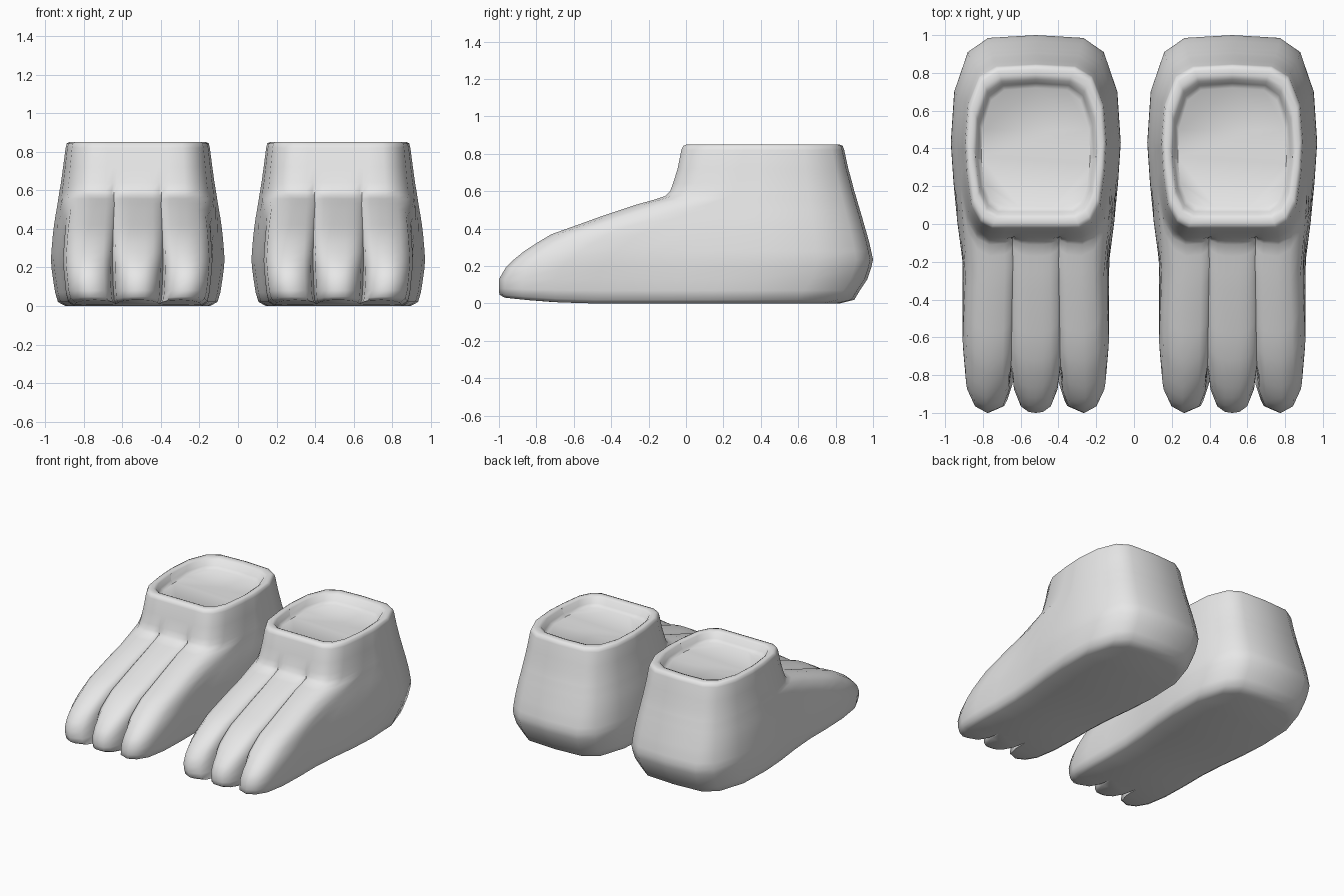
import bpy, bmesh, math

skin = bpy.data.materials.new("plain_grey")
skin.diffuse_color = (0.8, 0.8, 0.8, 1)


def interp(table, x):
    if x <= table[0][0]:
        return table[0][1]
    for (x0, y0), (x1, y1) in zip(table, table[1:]):
        if x <= x1:
            return y0 + (y1 - y0) * (x - x0) / (x1 - x0)
    return table[-1][1]


# Horizontal rings: height, front y, back y, half width
RINGS = [
    (0.0, -0.97, 0.82, 0.385), (0.02, -0.998, 0.90, 0.42), (0.07, -1.0, 0.93, 0.433),
    (0.13, -1.0, 0.97, 0.44), (0.19, -0.965, 0.99, 0.447), (0.235, -0.92, 1.0, 0.45),
    (0.28, -0.865, 0.99, 0.448), (0.325, -0.795, 0.98, 0.444), (0.37, -0.72, 0.968, 0.44),
    (0.42, -0.58, 0.953, 0.434), (0.46, -0.47, 0.942, 0.428), (0.50, -0.35, 0.93, 0.421),
    (0.53, -0.26, 0.921, 0.416), (0.555, -0.17, 0.914, 0.412), (0.575, -0.11, 0.908, 0.409),
    (0.60, -0.085, 0.9, 0.405), (0.64, -0.07, 0.89, 0.398), (0.72, -0.045, 0.868, 0.387),
    (0.82, -0.025, 0.846, 0.374), (0.843, -0.015, 0.838, 0.368), (0.85, 0.005, 0.82, 0.355),
    # rim and shallow recess
    (0.85, 0.03, 0.79, 0.335), (0.84, 0.05, 0.765, 0.322),
    (0.80, 0.065, 0.745, 0.312), (0.78, 0.09, 0.72, 0.295),
]
# Three toe lobes across the front: width fraction, setback
TOES = [(0, 0), (0.1, 0.005), (0.21, 0.035), (0.305, 0.125), (0.338, 0.24),
        (0.37, 0.125), (0.46, 0.035), (0.68, 0), (0.85, 0.035), (0.96, 0.125), (1, 0.3)]
HEEL = [(1, 0.57), (0.96, 0.3), (0.8, 0.09), (0.56, 0.015), (0, 0)]
GROOVE = [(0.13, 1), (0.19, 0.88), (0.235, 0.66), (0.28, 0.5), (0.37, 0.4),
          (0.48, 0.33), (0.56, 0.22), (0.6, 0.08), (0.64, 0)]
TAPER = [(-0.2, 0.86), (-0.1, 0.89), (0.1, 0.95), (0.43, 1)]
SIDE_STEPS = 5


def ring_points(z, front, back, width):
    groove = interp(GROOVE, z)
    heel = interp([(0.25, 1), (0.85, 0.7)], z)
    half = [(u, front + d * (groove if u < 0.6 else 1)) for u, d in TOES]
    rear = [(u, back - d * heel) for u, d in HEEL]
    y0, y1 = half[-1][1], rear[0][1]
    half += [(1, y0 + (y1 - y0) * k / SIDE_STEPS) for k in range(1, SIDE_STEPS)]
    half += rear
    pts = []
    for u, y in half:
        # the sole lifts slightly under the toes
        lift = 0.035 * max(0, (-0.45 - y) / 0.55) ** 2 * max(0, 1 - z / 0.1)
        pts.append((u * width * interp(TAPER, y), y, z + lift))
    return pts + [(-x, y, h) for x, y, h in pts[-2:0:-1]]


# Foot surface: skin the rings, then close sole and recess floor
bm = bmesh.new()
loops = [[bm.verts.new(p) for p in ring_points(*r)] for r in RINGS]
for low, high in zip(loops, loops[1:]):
    n = len(low)
    for i in range(n):
        j = (i + 1) % n
        bm.faces.new((low[i], low[j], high[j], high[i]))
caps = [bm.faces.new(loops[0][::-1]), bm.faces.new(loops[-1])]
bmesh.ops.triangulate(bm, faces=caps)
mesh = bpy.data.meshes.new("foot")
bm.to_mesh(mesh)
bm.free()
mesh.materials.append(skin)

# Pair of feet
for name, x in (("right_foot", -0.52), ("left_foot", 0.52)):
    foot = bpy.data.objects.new(name, mesh)
    foot.location.x = x
    bpy.context.collection.objects.link(foot)
bpy.context.view_layer.objects.active = foot
foot.select_set(True)
bpy.ops.object.shade_smooth_by_angle(angle=math.radians(60))
